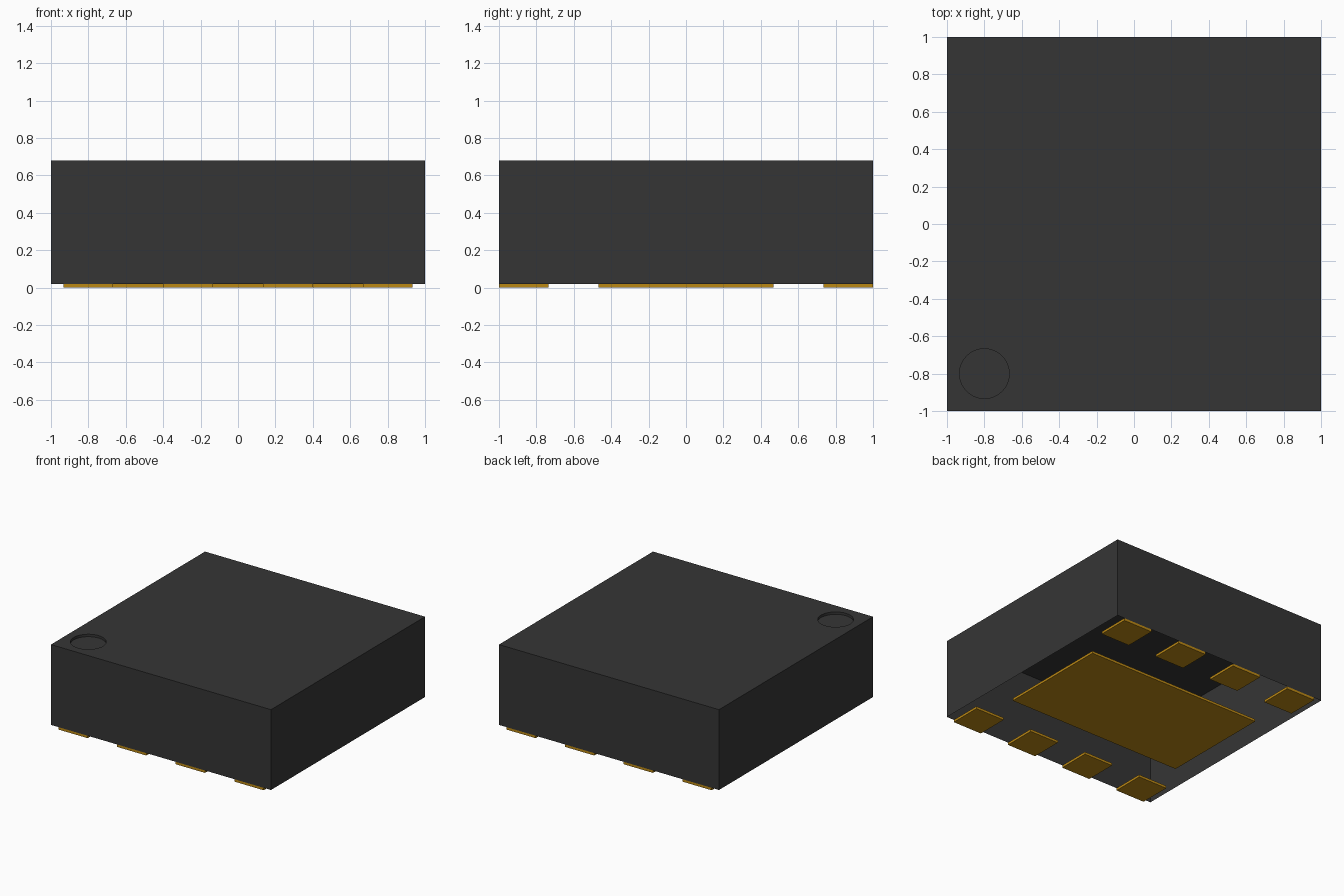
import bpy, bmesh, math

cube = bpy.data.objects.get("Cube")
if cube:
    bpy.data.objects.remove(cube, do_unlink=True)

BASE, TOP = 0.02, 0.68          # underside and top of the body
DIMPLE_R, DIMPLE_D = 0.133, 0.02


def material(name, rgb):
    m = bpy.data.materials.new(name)
    m.use_nodes = True
    m.diffuse_color = (*rgb, 1)
    m.node_tree.nodes["Principled BSDF"].inputs["Base Color"].default_value = (*rgb, 1)
    return m


def add_object(name, bm, mat):
    mesh = bpy.data.meshes.new(name)
    bm.to_mesh(mesh)
    bm.free()
    mesh.materials.append(mat)
    obj = bpy.data.objects.new(name, mesh)
    bpy.context.collection.objects.link(obj)
    return obj


def pad(name, x, y, sx, sy, mat):
    bm = bmesh.new()
    bmesh.ops.create_cube(bm, size=1)
    bmesh.ops.scale(bm, vec=(sx, sy, BASE), verts=bm.verts)
    bmesh.ops.translate(bm, vec=(x, y, BASE / 2), verts=bm.verts)
    return add_object(name, bm, mat)


def ring(bm, points, z):
    return [bm.verts.new((x, y, z)) for x, y in points]


def walls(bm, low, high):
    n = len(low)
    return [bm.faces.new((low[i], low[(i + 1) % n], high[(i + 1) % n], high[i]))
            for i in range(n)]


black = material("charcoal plastic", (0.036, 0.036, 0.036))
gold = material("gold contact", (0.50, 0.25, 0.007))

# Body: a thin shell, open underneath, with a round index dimple in the top
square = [(-1, -1), (1, -1), (1, 1), (-1, 1)]
SEG = 48
circle = [(-0.8 + DIMPLE_R * math.cos(2 * math.pi * i / SEG),
           -0.8 + DIMPLE_R * math.sin(2 * math.pi * i / SEG)) for i in range(SEG)]
bm = bmesh.new()
bottom, top = ring(bm, square, BASE), ring(bm, square, TOP)
floor, rim = ring(bm, circle, TOP - DIMPLE_D), ring(bm, circle, TOP)
walls(bm, bottom, top)
bm.faces.new(floor)
dimple_wall = walls(bm, floor, rim)
bmesh.ops.reverse_faces(bm, faces=dimple_wall)
for f in dimple_wall:
    f.smooth = True
loops = [bm.edges.get((r[i], r[(i + 1) % len(r)])) for r in (top, rim) for i in range(len(r))]
bmesh.ops.triangle_fill(bm, edges=loops, use_beauty=True, normal=(0, 0, 1))
bm.normal_update()
lid = [f for f in bm.faces if f.normal.z < -0.5]
if lid:
    bmesh.ops.reverse_faces(bm, faces=lid)
for e in bm.edges:
    e.smooth = not (len(e.link_faces) == 2 and e.calc_face_angle(0) > math.radians(30))
add_object("package_body", bm, black)

# Contacts: two rows of four along the front and back, one large centre pad
for side, y in (("front", -0.867), ("back", 0.867)):
    for i in range(4):
        pad(f"{side}_contact_{i + 1}", -0.8 + i * 1.6 / 3, y, 0.266, 0.266, gold)
pad("centre_pad", 0, 0, 1.6, 0.934, gold)
